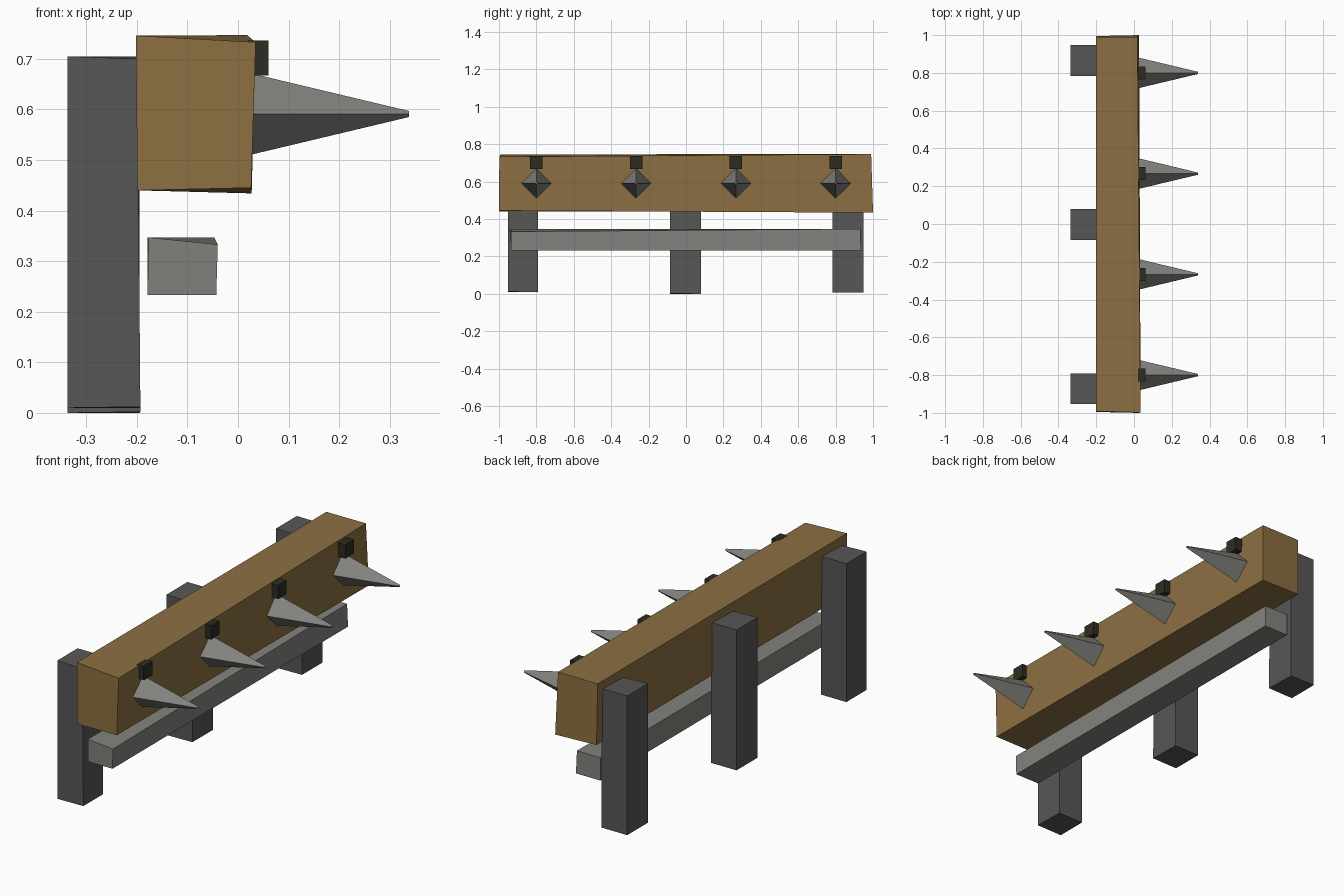
import bpy, bmesh, math
from mathutils import Matrix

if "Cube" in bpy.data.objects:
    bpy.data.objects.remove(bpy.data.objects["Cube"])


def material(name, rgb):
    lin = [((c / 255 + 0.055) / 1.055) ** 2.4 for c in rgb]
    m = bpy.data.materials.new(name)
    m.diffuse_color = (*lin, 1)
    m.use_nodes = True
    m.node_tree.nodes["Principled BSDF"].inputs["Base Color"].default_value = m.diffuse_color
    return m


WOOD = material("brown wood", (140, 111, 66))
POST = material("dark grey", (87, 87, 87))
STEEL = material("steel grey", (130, 131, 125))
IRON = material("black iron", (44, 44, 34))


def finish(bm, name, mat):
    bmesh.ops.recalc_face_normals(bm, faces=bm.faces)
    me = bpy.data.meshes.new(name)
    bm.to_mesh(me)
    bm.free()
    me.materials.append(mat)
    ob = bpy.data.objects.new(name, me)
    bpy.context.collection.objects.link(ob)
    return ob


def box(name, mat, x, y, z, shifts=None):
    """Box from ranges; shifts moves single corners, keyed by (x, y, z) side."""
    bm = bmesh.new()
    bmesh.ops.create_cube(bm, size=2)
    for v in bm.verts:
        side = tuple(1 if c > 0 else 0 for c in v.co)
        d = (shifts or {}).get(side, (0, 0, 0))
        v.co = [r[s] + o for r, s, o in zip((x, y, z), side, d)]
    return finish(bm, name, mat)


# Rough-hewn main beam
box("beam", WOOD, (-0.199, 0.026), (-0.995, 0.995), (0.44, 0.746), {
    (1, 0, 1): (0.009, -0.003, -0.013), (1, 1, 1): (-0.008, -0.005, 0.001),
    (1, 0, 0): (0, -0.005, 0.005), (1, 1, 0): (0.001, 0.005, -0.006),
    (0, 0, 1): (-0.003, 0.004, 0), (0, 1, 1): (-0.003, -0.005, 0)})

# Lower rail
box("lower_rail", STEEL, (-0.179, -0.043), (-0.935, 0.935), (0.233, 0.347), {
    (1, 0, 1): (0.003, 0, -0.014), (1, 1, 1): (-0.004, -0.002, 0),
    (0, 0, 1): (0.002, -0.005, 0)})

# Rear posts
for i, (y0, y1, z0) in enumerate([(-0.952, -0.792, 0.01), (-0.086, 0.08, 0.0),
                                  (0.784, 0.948, 0.006)]):
    box(f"post_{i + 1}", POST, (-0.337, -0.195), (y0, y1), (z0, 0.705),
        {(1, 0, 1): (-0.004, 0, -0.005), (1, 0, 0): (0.002, 0, 0.002)})

# Four-sided spikes, each with an iron block above
for i in range(4):
    y = -0.8 + i * 1.6 / 3
    bm = bmesh.new()
    bmesh.ops.create_cone(bm, cap_ends=True, segments=4, radius1=0.083,
                          radius2=0.006, depth=0.323)
    bm.transform(Matrix.Translation((0.1765, y, 0.591))
                 @ Matrix.Rotation(math.pi / 2, 4, 'Y'))
    finish(bm, f"spike_{i + 1}", STEEL)
    box(f"iron_block_{i + 1}", IRON, (0.02, 0.06),
        (y - 0.034, y + 0.034), (0.667, 0.736))
